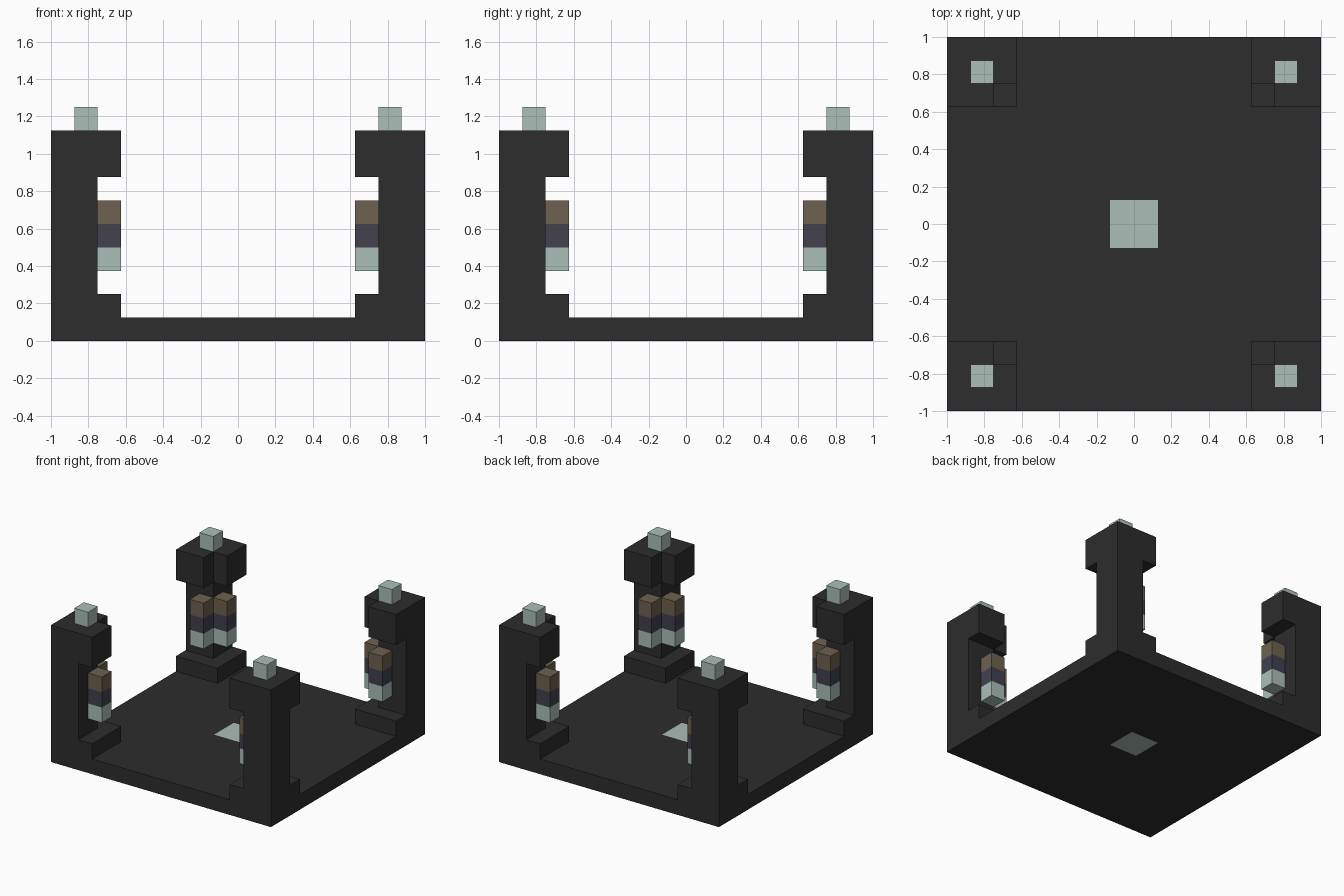
import bpy, bmesh
from mathutils import Vector

cube = bpy.data.objects.get("Cube")
if cube:
    bpy.data.objects.remove(cube, do_unlink=True)


def material(name, rgb):
    m = bpy.data.materials.new(name)
    m.use_nodes = True
    m.diffuse_color = (*rgb, 1)
    bsdf = m.node_tree.nodes["Principled BSDF"]
    bsdf.inputs["Base Color"].default_value = (*rgb, 1)
    bsdf.inputs["Roughness"].default_value = 0.8
    return m


charcoal = material("charcoal", (0.026, 0.026, 0.026))
pale = material("pale grey green", (0.41, 0.52, 0.48))
slate = material("slate violet", (0.054, 0.053, 0.078))
brown = material("dusty brown", (0.156, 0.122, 0.08))


def block_solid(name, xs, ys, zs, mats, fill):
    """Skin the filled cells of a box grid; fill(centre) gives a material slot or None."""
    cuts = (xs, ys, zs)

    def slot(idx):
        if any(i < 0 or i >= len(c) - 1 for i, c in zip(idx, cuts)):
            return None
        return fill(Vector([(c[i] + c[i + 1]) / 2 for i, c in zip(idx, cuts)]))

    bm = bmesh.new()
    cells = [(i, j, k) for i in range(len(xs) - 1)
             for j in range(len(ys) - 1) for k in range(len(zs) - 1)]
    for cell in cells:
        s = slot(cell)
        if s is None:
            continue
        for axis in range(3):
            for side in (0, 1):
                near = list(cell)
                near[axis] += 2 * side - 1
                if slot(near) is not None:
                    continue
                u, v = (axis + 1) % 3, (axis + 2) % 3
                ring = []
                for a, b in ((0, 0), (1, 0), (1, 1), (0, 1)):
                    p = list(cell)
                    p[axis] += side
                    p[u] += a
                    p[v] += b
                    ring.append(bm.verts.new([c[i] for c, i in zip(cuts, p)]))
                face = bm.faces.new(ring if side else ring[::-1])
                face.material_index = s
    bmesh.ops.remove_doubles(bm, verts=bm.verts, dist=1e-5)
    bmesh.ops.dissolve_limit(bm, angle_limit=0.01, verts=bm.verts,
                             edges=bm.edges, delimit={'MATERIAL'})
    mesh = bpy.data.meshes.new(name)
    bm.to_mesh(mesh)
    bm.free()
    for m in mats:
        mesh.materials.append(m)
    ob = bpy.data.objects.new(name, mesh)
    bpy.context.collection.objects.link(ob)
    return ob


# Main levels
FLOOR, FOOT, CAP, TOP = 0.125, 0.25, 0.875, 1.125
POST, ARM, PANEL = 0.75, 0.625, 0.128


def frame_fill(c):
    ax, ay = abs(c.x), abs(c.y)
    if c.z < FLOOR:                          # base slab with inlaid centre panel
        return 1 if max(ax, ay) < PANEL else 0
    if min(ax, ay) < ARM:
        return None
    if c.z < FOOT:                           # square feet
        return 0
    if c.z < CAP:                            # slim corner posts
        return 0 if min(ax, ay) > POST else None
    return 0 if max(ax, ay) > POST else None  # L-shaped caps


half = [PANEL, ARM, POST, 1]
span = [-h for h in reversed(half)] + half
block_solid("base_and_posts", span, span, [0, FLOOR, FOOT, CAP, TOP],
            [charcoal, pale], frame_fill)

# Lamps on the caps and two striped bars on the inside of each post
bar_z = [0.375, 0.5, 0.625, 0.75]
inner, outer = (ARM, POST), (POST, 0.875)
for sx, x_name in ((1, "left"), (-1, "right")):
    for sy, y_name in ((-1, "front"), (1, "back")):
        corner = f"{y_name}_{x_name}"

        def place(pair, sign):
            return sorted(sign * p for p in pair)

        block_solid(f"cap_lamp_{corner}", place(outer, sx), place(outer, sy),
                    [TOP, 1.25], [pale], lambda c: 0)
        for tag, px, py in (("side", inner, outer), ("end", outer, inner)):
            block_solid(f"striped_bar_{tag}_{corner}", place(px, sx), place(py, sy),
                        bar_z, [pale, slate, brown],
                        lambda c: sum(c.z > z for z in bar_z) - 1)
